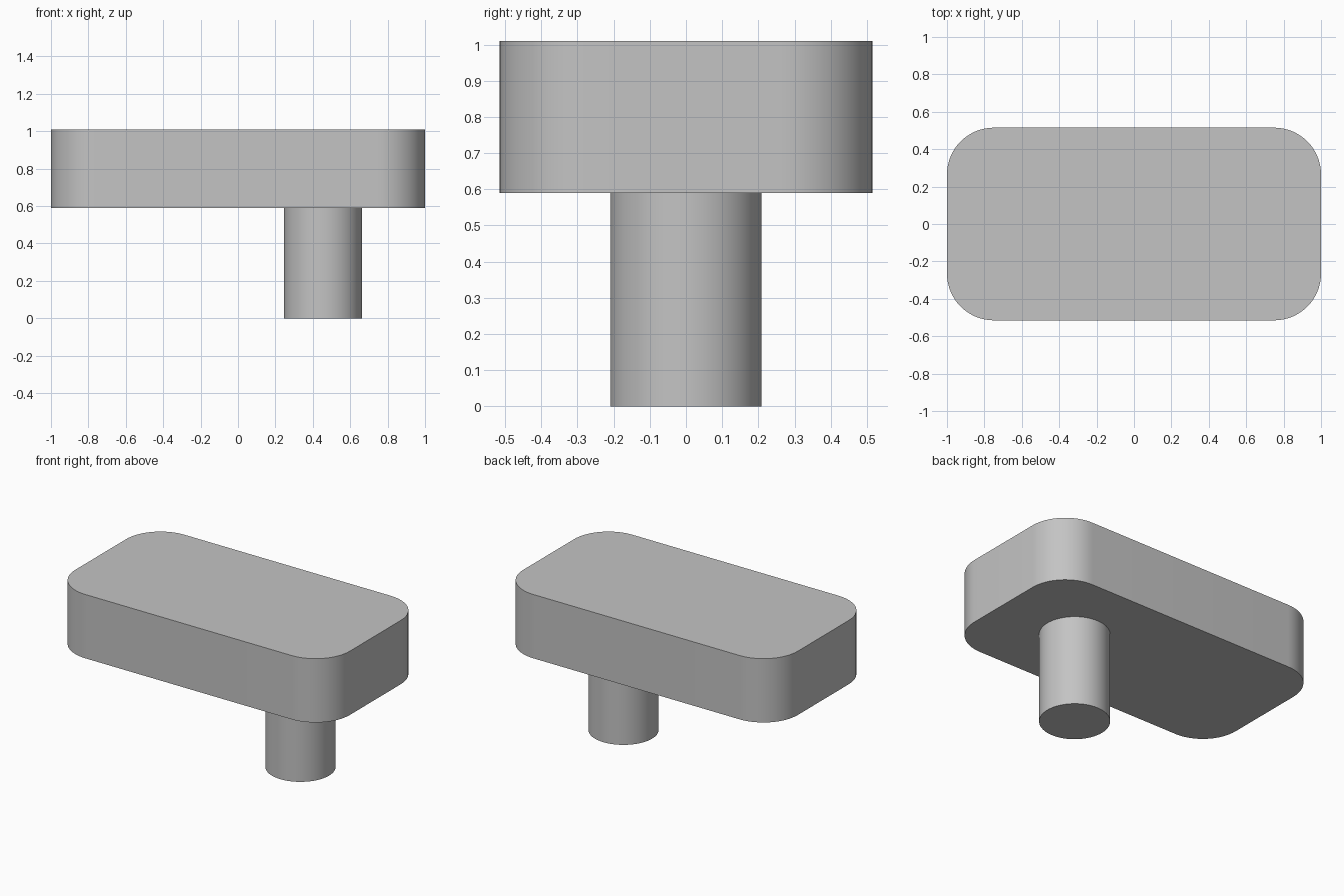
import bpy
import bmesh
from math import radians

cube = bpy.data.objects.get("Cube")
if cube:
    bpy.data.objects.remove(cube, do_unlink=True)

# Single plain grey
GREY = (0.55, 0.55, 0.55, 1.0)
grey = bpy.data.materials.new("plain grey")
grey.use_nodes = True
grey.diffuse_color = GREY
grey.node_tree.nodes["Principled BSDF"].inputs["Base Color"].default_value = GREY

SLAB_BOTTOM, SLAB_TOP = 0.59, 1.01
LENGTH, DEPTH, CORNER = 2.0, 1.03, 0.25
POST_X, POST_RADIUS = 0.455, 0.209


def finish(obj, name):
    """Name, colour and smooth a part, keeping its rims sharp."""
    obj.name = obj.data.name = name
    obj.data.materials.append(grey)
    bpy.ops.object.select_all(action="DESELECT")
    obj.select_set(True)
    bpy.context.view_layer.objects.active = obj
    bpy.ops.object.shade_smooth_by_angle(angle=radians(30))


# Slab: a box with its four upright edges rounded
height = SLAB_TOP - SLAB_BOTTOM
bm = bmesh.new()
bmesh.ops.create_cube(bm, size=1)
bmesh.ops.scale(bm, vec=(LENGTH, DEPTH, height), verts=bm.verts)
upright = [e for e in bm.edges
           if abs(e.verts[0].co.z - e.verts[1].co.z) > height / 2]
bmesh.ops.bevel(bm, geom=upright, offset=CORNER, offset_type="OFFSET",
                segments=16, profile=0.5, affect="EDGES")
bmesh.ops.translate(bm, vec=(0, 0, (SLAB_BOTTOM + SLAB_TOP) / 2), verts=bm.verts)
mesh = bpy.data.meshes.new("slab")
bm.to_mesh(mesh)
bm.free()
slab = bpy.data.objects.new("slab", mesh)
bpy.context.collection.objects.link(slab)
finish(slab, "slab")

# Post: round peg under the slab, set towards +x
bpy.ops.mesh.primitive_cylinder_add(
    vertices=64, radius=POST_RADIUS, depth=SLAB_BOTTOM,
    location=(POST_X, 0, SLAB_BOTTOM / 2))
finish(bpy.context.object, "post")
